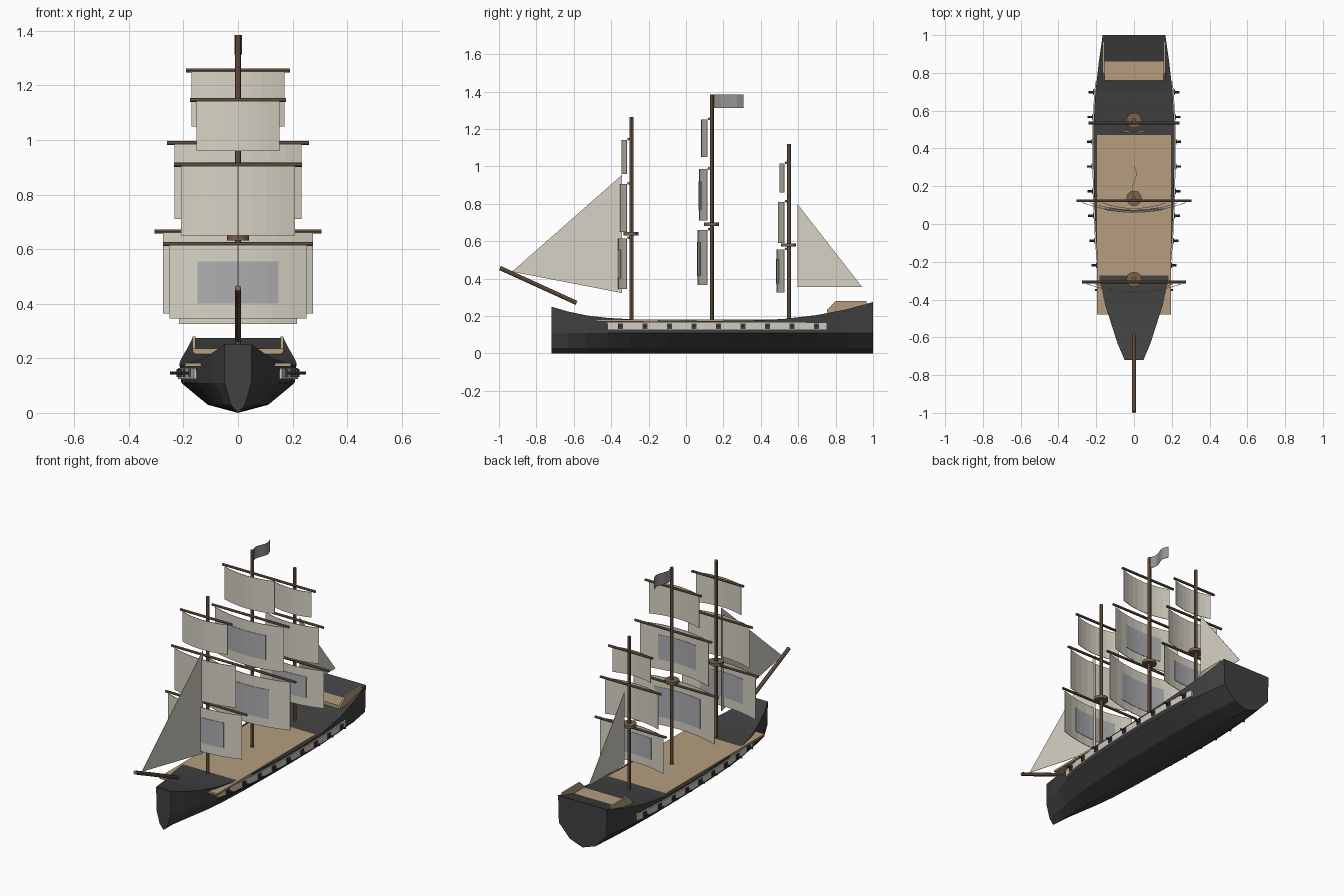
import bpy, bmesh, math
from mathutils import Vector

if "Cube" in bpy.data.objects:
    bpy.data.objects.remove(bpy.data.objects["Cube"])


def material(name, r, g, b):
    m = bpy.data.materials.new(name)
    m.diffuse_color = (r, g, b, 1)
    m.use_nodes = True
    m.node_tree.nodes["Principled BSDF"].inputs["Base Color"].default_value = m.diffuse_color
    return m


DARK = material("dark_hull", .055, .053, .053)
DECK = material("deck_wood", .46, .34, .21)
WOOD = material("mast_wood", .19, .125, .075)
CLOTH = material("sail_cloth", .68, .65, .56)
PATCH = material("sail_patch", .42, .42, .44)
TRIM = material("pale_trim", .62, .60, .53)
FLAG = material("flag_grey", .30, .30, .31)


def mesh_object(name, verts, faces, mat, thickness=0):
    bm = bmesh.new()
    vs = [bm.verts.new(v) for v in verts]
    for f in faces:
        bm.faces.new([vs[i] for i in f])
    bmesh.ops.recalc_face_normals(bm, faces=bm.faces)
    me = bpy.data.meshes.new(name)
    bm.to_mesh(me)
    bm.free()
    me.materials.append(mat)
    ob = bpy.data.objects.new(name, me)
    bpy.context.collection.objects.link(ob)
    if thickness:
        mod = ob.modifiers.new("thickness", 'SOLIDIFY')
        mod.thickness, mod.offset = thickness, 0
    return ob


def loft(name, rings, mat, closed=True):
    n = len(rings[0])
    faces = []
    for i in range(len(rings) - 1):
        for j in range(n if closed else n - 1):
            k = (j + 1) % n
            faces.append((i*n + j, i*n + k, (i+1)*n + k, (i+1)*n + j))
    if closed:
        last = (len(rings) - 1) * n
        faces += [tuple(range(n)), tuple(range(last, last + n))]
    return mesh_object(name, [v for r in rings for v in r], faces, mat)


def box(name, lo, hi, mat):
    ring = lambda z: [(lo[0], lo[1], z), (hi[0], lo[1], z), (hi[0], hi[1], z), (lo[0], hi[1], z)]
    return loft(name, [ring(lo[2]), ring(hi[2])], mat)


def rod(name, a, b, r, mat, sides=8):
    a, b = Vector(a), Vector(b)
    q = (b - a).to_track_quat('Z', 'Y')
    ring = [q @ Vector((r*math.cos(t), r*math.sin(t), 0))
            for t in (2*math.pi*i/sides for i in range(sides))]
    return loft(name, [[a + v for v in ring], [b + v for v in ring]], mat)


# Hull: stations of y, half width, sheer height
STATIONS = [(-.72, .05, .25), (-.63, .088, .224), (-.53, .12, .203), (-.42, .155, .19),
            (-.3, .181, .183), (-.1, .2, .176), (.15, .211, .174), (.35, .214, .177),
            (.52, .214, .184), (.7, .204, .205), (.86, .186, .236), (1, .166, .275)]


def half_width(y):
    for (y0, w0, _), (y1, w1, _) in zip(STATIONS, STATIONS[1:]):
        if y <= y1:
            return w0 + (w1 - w0) * (y - y0) / (y1 - y0)


rings = []
for y, w, top in STATIONS:
    half = [(w, top), (w*.97, .11), (w*.52, .03)]
    rings.append([(x, y, z) for x, z in half] + [(0, y, 0)]
                 + [(-x, y, z) for x, z in reversed(half)])
loft("hull", rings, DARK)

# Decks
box("main_deck", (-.195, -.48, .17), (.195, .52, .182), DECK)
box("poop_deck", (-.16, .76, .215), (.16, .96, .236), DECK)

# Poop rails, gun bands, gun ports and guns on both sides
for s, side in ((1, "right"), (-1, "left")):
    outline = [(.755, .22), (.755, .235), (.8, .28), (.965, .28), (.965, .22)]
    loft("poop_rail_" + side, [[(s*x, y, z) for y, z in outline] for x in (.155, .166)], DECK)
    ys = [-.42] + [st[0] for st in STATIONS if -.42 < st[0] < .755] + [.755]
    loft("gun_band_" + side,
         [[(s*(half_width(y) + dx), y, z) for dx, z in
           ((-.02, .125), (.006, .125), (.006, .165), (-.02, .165))] for y in ys], TRIM)
    for i in range(9):
        y = -.35 + i * .131
        w = half_width(y)
        lo, hi = sorted((s*(w - .02), s*(w + .012)))
        box(f"gun_port_{side}_{i}", (lo, y - .014, .131), (hi, y + .014, .16), DARK)
        rod(f"gun_{side}_{i}", (s*w, y, .146), (s*(w + .036), y, .146), .006, DARK)


def curved_cloth(name, w, full_w, y, z0, z1, mat, thickness):
    # strip of the bowed sail surface, forward at the middle
    n = 8
    rows = []
    for i in range(n + 1):
        x = -w + 2*w*i/n
        py = y - .18*full_w*(1 - (x/full_w)**2)
        rows.append([(x, py, z0), (x, py, z1)])
    ob = loft(name, rows, mat, closed=False)
    mod = ob.modifiers.new("thickness", 'SOLIDIFY')
    mod.thickness, mod.offset = thickness, 0


# Masts: name, y, top, platform z, sails (yard half length, sail half width, bottom, top, patch)
MASTS = [
    ("fore", -.292, 1.265, .64, [(.275, .25, .345, .615, (.147, .40, .555)),
                                 (.235, .208, .65, .905, None), (.175, .152, .96, 1.142, None)]),
    ("main", .138, 1.385, .69, [(.305, .275, .365, .66, (.155, .415, .595)),
                                (.26, .233, .71, .985, (.13, .77, .92)),
                                (.19, .17, 1.05, 1.25, None)]),
    ("mizzen", .55, 1.12, .58, [(.24, .215, .325, .555, (.115, .375, .505)),
                                (.205, .18, .59, .81, None), (.15, .13, .86, 1.015, None)]),
]
for name, y, top, plat, sails in MASTS:
    rod(name + "_mast", (0, y, .15), (0, y, top), .0105, WOOD)
    rod(name + "_platform", (0, y - .002, plat - .009), (0, y - .002, plat + .009), .041, WOOD, 12)
    for i, (yard, w, z0, z1, patch) in enumerate(sails):
        yy = y - .015
        rod(f"{name}_yard_{i}", (-yard, yy, z1 + .004), (yard, yy, z1 + .004), .0075, WOOD)
        curved_cloth(f"{name}_sail_{i}", w, w, yy - .01, z0, z1, CLOTH, .003)
        if patch:
            curved_cloth(f"{name}_patch_{i}", patch[0], w, yy - .01, patch[1], patch[2], PATCH, .008)

# Bowsprit and triangular sails
rod("bowsprit", (0, -.995, .457), (0, -.585, .27), .0115, WOOD)
mesh_object("jib_sail", [(0, -.342, .955), (0, -.342, .323), (0, -.93, .437)], [(0, 1, 2)], CLOTH, .002)
mesh_object("stern_sail", [(0, .595, .80), (0, .595, .355), (0, .942, .355)], [(0, 1, 2)], CLOTH, .002)

# Waving flag
wave = [(0, .145), (-.011, .185), (-.003, .215), (.009, .245), (.014, .272), (0, .308)]
flag = loft("flag", [[(x, y, 1.313), (x, y, 1.385)] for x, y in wave], FLAG, closed=False)
mod = flag.modifiers.new("thickness", 'SOLIDIFY')
mod.thickness, mod.offset = .002, 0
